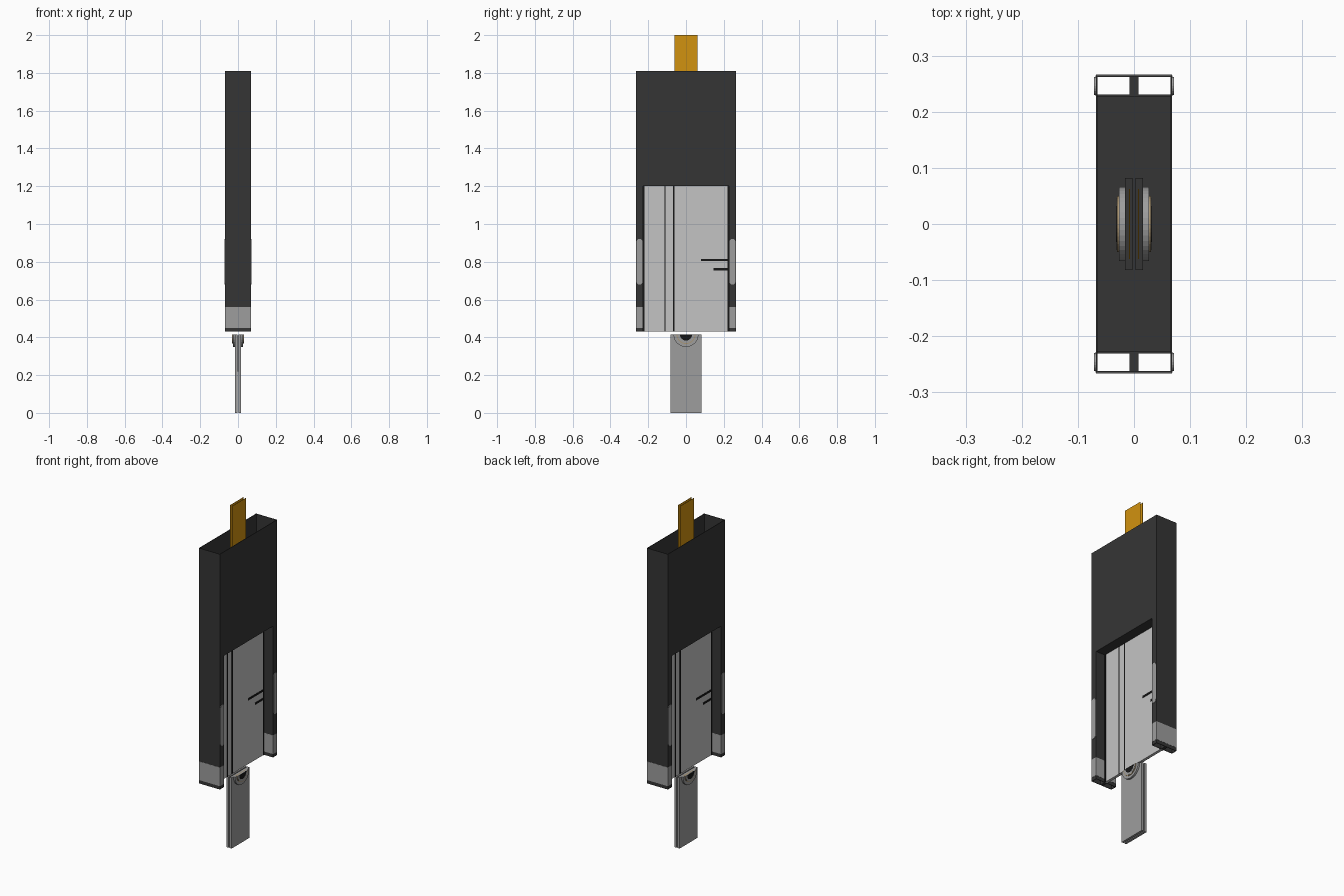
import bpy, bmesh, math

cube = bpy.data.objects.get("Cube")
if cube:
    bpy.data.objects.remove(cube, do_unlink=True)


def material(name, r, g, b):
    m = bpy.data.materials.new(name)
    m.use_nodes = True
    m.diffuse_color = (r, g, b, 1)
    m.node_tree.nodes["Principled BSDF"].inputs["Base Color"].default_value = (r, g, b, 1)
    return m


DARK = material("charcoal", .036, .036, .036)
PANEL = material("light_grey", .55, .55, .55)
STEEL = material("mid_grey", .34, .34, .34)
BLACK = material("near_black", .008, .008, .008)
ORANGE = material("orange", .64, .29, .005)
TAN = material("tan", .40, .30, .17)


def finish(name, bm, mat):
    bmesh.ops.recalc_face_normals(bm, faces=bm.faces)
    mesh = bpy.data.meshes.new(name)
    bm.to_mesh(mesh)
    bm.free()
    mesh.materials.append(mat)
    ob = bpy.data.objects.new(name, mesh)
    bpy.context.collection.objects.link(ob)
    return ob


def box(name, xs, ys, zs, mat):
    """Box given by its extents on each axis."""
    bm = bmesh.new()
    bmesh.ops.create_cube(bm, size=1)
    for v in bm.verts:
        for i, (a, b) in enumerate((xs, ys, zs)):
            v.co[i] = (a + b) / 2 + v.co[i] * (b - a)
    return finish(name, bm, mat)


def prism(name, outline, x0, x1, mat):
    """Outline of (y, z) points extruded along x."""
    bm = bmesh.new()
    face = bm.faces.new([bm.verts.new((x0, y, z)) for y, z in outline])
    out = bmesh.ops.extrude_face_region(bm, geom=[face])
    for v in out["geom"]:
        if isinstance(v, bmesh.types.BMVert):
            v.co.x = x1
    return finish(name, bm, mat)


def arc(cy, cz, r, start, n=20):
    return [(cy + r * math.cos(start + math.pi * i / n),
             cz + r * math.sin(start + math.pi * i / n)) for i in range(n + 1)]


W, D, T = .068, .265, .003      # half width, half depth, wall thickness
IN, SLAB = .228, .008           # recess half depth, slab half thickness
Z0, Z1, Z2 = .43, 1.2, 1.81     # casing bottom, recess top, casing top

# Central slab between the two recesses
box("centre_slab", (-SLAB, SLAB), (-IN, IN), (Z0, Z1), PANEL)
box("casing_floor", (-W + T, W - T), (-IN, IN), (Z1, Z1 + T), DARK)

for s in (1, -1):
    # Casing walls; each end grip is a hollow tube
    box("casing_broad_wall", (s * (W - T), s * W), (-D, D), (Z1, Z2), DARK)
    box("casing_end_wall", (-W, W), (s * (D - T), s * D), (Z0, Z2), DARK)
    box("slab_edge", (-SLAB, SLAB), (s * IN, s * D), (Z0, Z1), DARK)
    # Wrapped light band on the outer end of each grip
    band = (.45, .56)
    box("end_band", (-W, W), (s * D, s * (D + .001)), band, STEEL)

    for t in (1, -1):
        box("grip_side_wall", (s * (W - T), s * W), (t * IN, t * D), (Z0, Z1), DARK)
        box("grip_inner_wall", (s * SLAB, s * W), (t * IN, t * (IN + T)), (Z0, Z1), DARK)
        box("side_band", (s * W, s * (W + .001)), (t * IN, t * D), band, STEEL)
        box("inner_band", (s * SLAB, s * W), (t * (IN - .001), t * IN), band, STEEL)
        box("panel_border", (s * SLAB, s * (SLAB + .002)),
            (t * .219, t * .227), (Z0, Z1), BLACK)
        # Long rounded inlay on each grip
        cy, r = t * .246, .016
        pill = arc(cy, .905, r, 0, 10) + arc(cy, .695, r, math.pi, 10)
        prism("grip_inlay", pill, s * W, s * (W + .003), STEEL)

    # Grooves and index marks, turned half round for the other face
    skin = (s * SLAB, s * (SLAB + .002))
    for y, w in ((-.11, .005), (-.066, .008)):
        box("panel_groove", skin, (s * (y - w / 2), s * (y + w / 2)), (Z0, Z1), BLACK)
    for y, z in ((.08, .81), (.145, .76)):
        box("index_mark", skin, (s * y, s * .224), (z - .006, z + .006), BLACK)

    # Lower slide and the upper holder carrying the strips
    plate = (s * .003, s * .016)
    box("lower_slide", plate, (-.082, .082), (0, .415), STEEL)
    box("upper_holder", plate, (-.082, .082), (Z1, 1.6), DARK)
    box("orange_strip", (s * .0075, s * .0085), (-.062, .062), (1.5, 2), ORANGE)

    # Stepped half wheels on the slide and holder
    for label, z, start in (("lower", .415, math.pi), ("upper", 1.53, 0)):
        for part, r, x, mat in (("rim", .066, .027, STEEL), ("ring", .05, .030, TAN),
                                ("face", .046, .031, STEEL), ("hub", .032, .032, BLACK)):
            prism(label + "_wheel_" + part, arc(0, z, r, start), s * .016, s * x, mat)

# Dark spine between the upper halves of the lower slide plates
box("slide_spine", (-.003, .003), (-.075, .075), (.22, .41), DARK)
